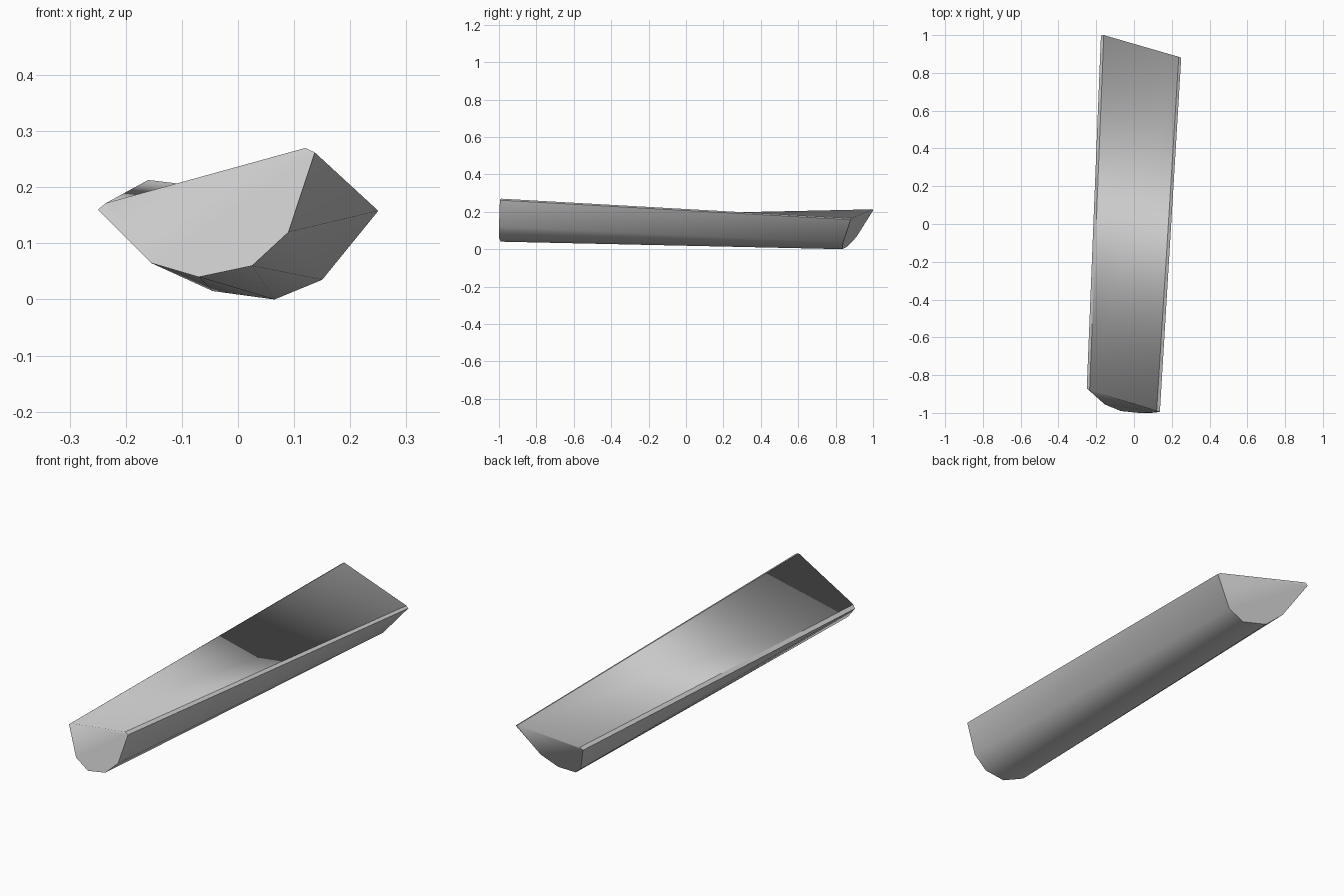
import bpy
import bmesh

cube = bpy.data.objects.get("Cube")
if cube:
    bpy.data.objects.remove(cube, do_unlink=True)

# One plain grey for the whole piece
grey = bpy.data.materials.new("plain grey")
grey.use_nodes = True
grey.diffuse_color = (0.6, 0.6, 0.6, 1)
grey.node_tree.nodes["Principled BSDF"].inputs["Base Color"].default_value = grey.diffuse_color

# Matching end sections: inner left rim, outer left rim, rounded underside, outer right rim, inner right rim
front_section = [(-.235, -.88, .172), (-.25, -.87, .16), (-.155, -.955, .065), (-.07, -.99, .04),
                 (.025, -1, .06), (.09, -1, .12), (.137, -.995, .262), (.12, -.99, .27)]
back_section = [(-.16, 1, .213), (-.175, .998, .203), (-.103, .911, .065), (-.045, .864, .015),
                (.065, .835, 0), (.15, .84, .035), (.25, .88, .158), (.237, .885, .165)]

bm = bmesh.new()
front = [bm.verts.new(p) for p in front_section]
back = [bm.verts.new(p) for p in back_section]
count = len(front)
last = count - 1


def smooth_face(verts, group):
    """Add a smooth face and remember which surface it belongs to."""
    face = bm.faces.new(verts)
    face.smooth = True
    groups[face] = group
    return face


groups = {}

# Rounded underside and the thin rim strips, split along the twisted diagonal
for i in range(last):
    j = i + 1
    if i == 0:
        group = "left rim"
    elif j == last:
        group = "right rim"
    else:
        group = "underside"
    smooth_face((front[i], front[j], back[j]), group)
    smooth_face((front[i], back[j], back[i]), group)

# Twisted top, folded in a shallow valley from front left to back right
smooth_face((front[last], front[0], back[last]), "cut surface")
smooth_face((front[0], back[0], back[last]), "cut surface")

# Slanted end caps, shaded together with the top
smooth_face(list(reversed(front)), "cut surface")
smooth_face(back, "cut surface")

# Keep the borders between surfaces crisp
for edge in bm.edges:
    kinds = {groups[face] for face in edge.link_faces}
    edge.smooth = len(kinds) == 1

bmesh.ops.recalc_face_normals(bm, faces=bm.faces[:])

mesh = bpy.data.meshes.new("split_half_log")
bm.to_mesh(mesh)
bm.free()
mesh.materials.append(grey)
log = bpy.data.objects.new("split_half_log", mesh)
bpy.context.collection.objects.link(log)
